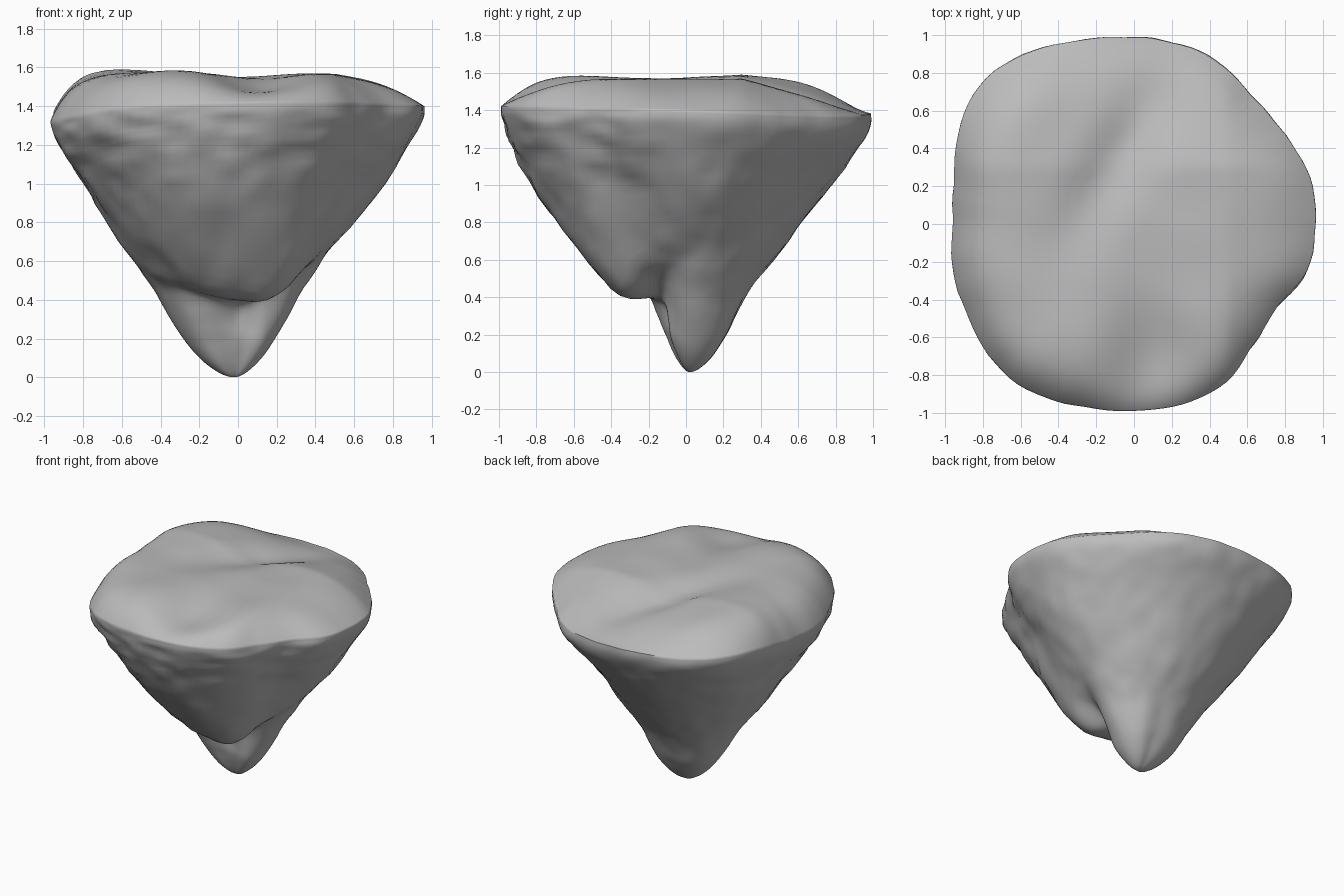
import bpy
import bmesh
from math import sin, cos, exp, radians, pi
from mathutils import Vector, noise

if "Cube" in bpy.data.objects:
    bpy.data.objects.remove(bpy.data.objects["Cube"], do_unlink=True)

SEGMENTS = 120
STEPS_PER_SPAN = 7
TOP_RINGS = 24
TIP = Vector((-0.02, 0.02, 0))

# One row per 30 degrees, counter-clockwise from +x:
# tip radius, undercut radius and height, lip radius and height,
# waist radius, rim height
DIRECTIONS = [
    (.20, .36, .52, .50, .69, .76, 1.40),
    (.22, .33, .42, .47, .64, .73, 1.38),
    (.22, .33, .42, .46, .61, .72, 1.37),
    (.20, .31, .40, .46, .60, .77, 1.38),
    (.23, .35, .40, .51, .61, .83, 1.39),
    (.27, .40, .40, .54, .60, .84, 1.40),
    (.27, .40, .40, .54, .60, .80, 1.33),
    (.22, .36, .43, .53, .58, .83, 1.34),
    (.13, .21, .39, .45, .50, .85, 1.40),
    (.10, .14, .38, .41, .46, .82, 1.42),
    (.11, .16, .40, .42, .45, .76, 1.42),
    (.17, .23, .46, .45, .61, .68, 1.41),
]

# Rim radius, one value per 15 degrees
OUTLINE = [.96, .96, .93, .92, .96, .98, .99, 1.01, 1.06, 1.10, 1.06, .99,
           .96, .98, 1.01, 1.04, 1.04, 1.0, .99, .99, .97, .90, .88, .95]


def spline(a, b, c, d, t):
    """Smooth curve from b to c, with a and d as neighbours."""
    return b + 0.5 * t * (c - a + t * (2*a - 5*b + 4*c - d + t * (3*(b - c) + d - a)))


def around(table, angle):
    """Blend the rows of a table around the rock."""
    place = angle / (2 * pi) * len(table)
    i, t = int(place), place % 1
    rows = [table[(i + k) % len(table)] for k in (-1, 0, 1, 2)]
    return [spline(*values, t) for values in zip(*rows)]


def side_profile(angle):
    """Radius and height points from the tip up to the rim."""
    tip, under, under_z, lip, lip_z, waist, rim_z = around(DIRECTIONS, angle)
    rim = around([(r,) for r in OUTLINE], angle)[0]
    knots = [(0, 0), (tip * 0.5, 0.06), (tip, 0.2), (under, under_z), (lip, lip_z),
             (waist, 1.0), (rim * 0.97, rim_z - 0.12), (rim, rim_z)]
    knots = [(-knots[1][0], 0.06)] + knots + [(rim * 0.96, rim_z + 0.06)]
    points = []
    for i in range(1, len(knots) - 2):
        for s in range(STEPS_PER_SPAN):
            t = s / STEPS_PER_SPAN
            points.append([spline(*(knots[i + k][axis] for k in (-1, 0, 1, 2)), t)
                           for axis in (0, 1)])
    points.append([rim, rim_z])
    return points


def mound(x, y, cx, cy, turn, length, width):
    """Soft elongated mound, 1 at its middle."""
    u = (x - cx) * cos(turn) + (y - cy) * sin(turn)
    v = (y - cy) * cos(turn) - (x - cx) * sin(turn)
    return exp(-(u / length) ** 2 - (v / width) ** 2)


def top_height(x, y):
    """Rolling surface of the top."""
    z = 1.575 - 0.25 * max(0, y - 0.3) - 0.22 * max(0, x - 0.5)
    # Hollows
    z -= 0.08 * mound(x, y, -0.1, 0.33, radians(58), 0.42, 0.16)
    z -= 0.08 * mound(x, y, 0.08, -0.8, radians(80), 0.35, 0.25)
    z -= 0.025 * mound(x, y, 0.1, 0, radians(90), 1, 0.2)
    # Raised back corner and front shoulder
    z += 0.07 * mound(x, y, -0.65, 0.7, radians(135), 0.35, 0.4)
    z += 0.02 * mound(x, y, -0.4, -0.75, radians(60), 0.3, 0.25)
    return z + 0.012 * noise.noise(Vector((x, y, 0)) * 3)


def roughness(x, y, z):
    """Craggy offset, with bedding layers on the front."""
    p = Vector((x, y, z))
    bump = 0.015 * noise.noise(p * 3) + 0.012 * noise.noise(p * 8)
    if y < 0:
        layers = noise.noise(Vector((x * 6, y * 6, z * 16)))
        bump += 0.02 * layers * min(1, -y * 3)
    return bump * min(1, z * 1.6) * max(0, min(1, (1.5 - z) * 4))


bm = bmesh.new()
angles = [2 * pi * k / SEGMENTS for k in range(SEGMENTS)]
profiles = [side_profile(a) for a in angles]
rings = []

# Craggy underside
for level in range(1, len(profiles[0])):
    ring = []
    for a, profile in zip(angles, profiles):
        r, z = profile[level]
        r += roughness(r * cos(a), r * sin(a), z)
        fade = max(0, 1 - z / 0.5)
        ring.append(bm.verts.new((r * cos(a) + TIP.x * fade, r * sin(a) + TIP.y * fade, z)))
    rings.append(ring)

# Rounded rim and rolling top
rim = [v.co.copy() for v in rings[-1]]
for k in range(1, TOP_RINGS):
    f = 1 - (k / TOP_RINGS) ** 1.6
    ring = []
    for edge in rim:
        x, y = edge.x * f, edge.y * f
        z = edge.z + (top_height(x, y) - edge.z) * (1 - f ** 9)
        ring.append(bm.verts.new((x, y, z)))
    rings.append(ring)

for low, high in zip(rings, rings[1:]):
    for i in range(SEGMENTS):
        j = (i + 1) % SEGMENTS
        bm.faces.new((low[i], low[j], high[j], high[i]))

# Close the tip and the middle of the top
bottom = bm.verts.new(TIP)
middle = bm.verts.new((0, 0, top_height(0, 0)))
for i in range(SEGMENTS):
    j = (i + 1) % SEGMENTS
    bm.faces.new((bottom, rings[0][j], rings[0][i]))
    bm.faces.new((middle, rings[-1][i], rings[-1][j]))
bmesh.ops.recalc_face_normals(bm, faces=bm.faces)

mesh = bpy.data.meshes.new("floating_rock")
bm.to_mesh(mesh)
bm.free()
rock = bpy.data.objects.new("floating_rock", mesh)
bpy.context.collection.objects.link(rock)

# Plain grey stone
stone = bpy.data.materials.new("grey_stone")
stone.use_nodes = True
colour = (0.5, 0.5, 0.5, 1)
stone.diffuse_color = colour
stone.node_tree.nodes["Principled BSDF"].inputs["Base Color"].default_value = colour
mesh.materials.append(stone)

bpy.context.view_layer.objects.active = rock
rock.select_set(True)
bpy.ops.object.shade_smooth_by_angle(angle=radians(60))
